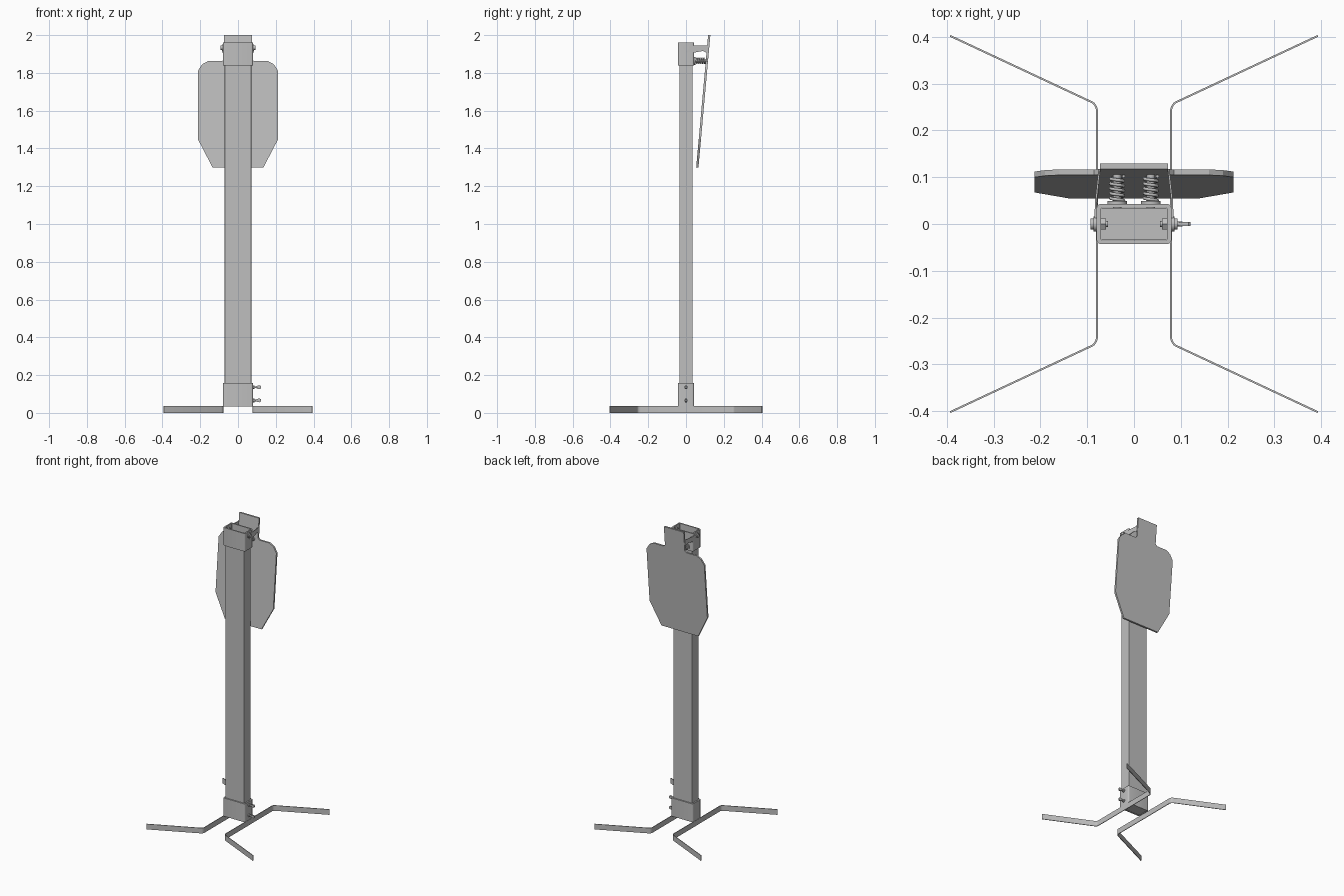
import bpy, bmesh, math
from mathutils import Vector, Matrix

cube = bpy.data.objects.get("Cube")
if cube:
    bpy.data.objects.remove(cube, do_unlink=True)

steel = bpy.data.materials.new("grey steel")
steel.use_nodes = True
GREY = (0.52, 0.52, 0.52, 1)
steel.diffuse_color = GREY
steel.node_tree.nodes["Principled BSDF"].inputs["Base Color"].default_value = GREY


def finish(name, bm, smooth=False):
    bmesh.ops.recalc_face_normals(bm, faces=bm.faces)
    mesh = bpy.data.meshes.new(name)
    bm.to_mesh(mesh)
    bm.free()
    mesh.materials.append(steel)
    ob = bpy.data.objects.new(name, mesh)
    bpy.context.collection.objects.link(ob)
    if smooth:
        bpy.ops.object.select_all(action="DESELECT")
        ob.select_set(True)
        bpy.context.view_layer.objects.active = ob
        bpy.ops.object.shade_smooth_by_angle(angle=math.radians(35))
    return ob


def prism(name, outline, offset, smooth=False):
    """Extrude a closed 3D outline along an offset."""
    bm = bmesh.new()
    face = bm.faces.new([bm.verts.new(p) for p in outline])
    out = bmesh.ops.extrude_face_region(bm, geom=[face])
    bmesh.ops.translate(bm, vec=offset, verts=[v for v in out["geom"] if isinstance(v, bmesh.types.BMVert)])
    return finish(name, bm, smooth)


def rod(name, start, end, radius, sides=20):
    """Cylinder between two points."""
    a, b = Vector(start), Vector(end)
    turn = (b - a).to_track_quat("Z", "Y").to_matrix().to_4x4()
    bm = bmesh.new()
    bmesh.ops.create_cone(bm, cap_ends=True, segments=sides, radius1=radius, radius2=radius,
                          depth=(b - a).length, matrix=Matrix.Translation((a + b) / 2) @ turn)
    return finish(name, bm, sides > 6)


def rounded_rect(hx, hy, r, steps=4):
    pts = []
    for q, (sx, sy) in enumerate(((1, 1), (-1, 1), (-1, -1), (1, -1))):
        for i in range(steps + 1):
            a = math.pi / 2 * (q + i / steps)
            pts.append((sx * (hx - r) + r * math.cos(a), sy * (hy - r) + r * math.sin(a)))
    return pts


def sleeve(name, z0, z1):
    """Open rectangular tube with rounded corners."""
    bm = bmesh.new()
    loops = []
    for hx, hy, r, z in ((0.08, 0.043, 0.01, z0), (0.08, 0.043, 0.01, z1),
                         (0.071, 0.035, 0.004, z1), (0.071, 0.035, 0.004, z0)):
        loops.append([bm.verts.new((x, y, z)) for x, y in rounded_rect(hx, hy, r)])
    n = len(loops[0])
    for k in range(4):
        a, b = loops[k], loops[(k + 1) % 4]
        for i in range(n):
            j = (i + 1) % n
            bm.faces.new((a[i], a[j], b[j], b[i]))
    return finish(name, bm, True)


def wire(name, points, radius):
    curve = bpy.data.curves.new(name, "CURVE")
    curve.dimensions = "3D"
    curve.bevel_depth = radius
    curve.bevel_resolution = 2
    curve.use_fill_caps = True
    spline = curve.splines.new("POLY")
    spline.points.add(len(points) - 1)
    for p, co in zip(spline.points, points):
        p.co = (*co, 1)
    curve.materials.append(steel)
    ob = bpy.data.objects.new(name, curve)
    bpy.context.collection.objects.link(ob)


# Post and its two sleeves
prism("post", [(x, y, 0.037) for x, y in rounded_rect(0.0705, 0.0345, 0.003, 2)], (0, 0, 1.853))
sleeve("base_sleeve", 0.035, 0.157)
sleeve("top_sleeve", 1.84, 1.96)

# Bent flat-bar legs, one for each side
bend = [(0.079 + 0.018 * (1 - math.cos(t)), 0.24 + 0.022 * math.sin(t))
        for t in (math.radians(65) * i / 5 for i in range(6))]
half = [*bend, (0.393, 0.402)]
path = [(x, -y) for x, y in reversed(half)] + half
for side, s in (("left", 1), ("right", -1)):
    inner, outer = [], []
    for i, p in enumerate(path):
        d = Vector(path[min(i + 1, len(path) - 1)]) - Vector(path[max(i - 1, 0)])
        n = Vector((d.y, -d.x)).normalized() * 0.002
        inner.append((s * (p[0] - n.x), p[1] - n.y, 0))
        outer.append((s * (p[0] + n.x), p[1] + n.y, 0))
    prism(side + "_leg_bar", inner + outer[::-1], (0, 0, 0.036), True)

# Leaning target plate
right_half = [(0.135, 1.30), (0.213, 1.45), (0.213, 1.81), (0.19, 1.845), (0.16, 1.862),
              (0.085, 1.862), (0.073, 1.874), (0.073, 2.0)]
outline = right_half + [(-x, z) for x, z in reversed(right_half)]
prism("target_plate", [(x, 0.054 + (z - 1.30) * 0.09, z) for x, z in outline], (0, 0.012, 0))

# Hanger ears from the top sleeve to the plate
ear = [(0.0, 1.908), (0.045, 1.908), (0.09, 1.916), (0.108, 1.906),
       (0.118, 1.912), (0.118, 1.95), (0.106, 1.944), (0.045, 1.944), (0.0, 1.944)]
for side, s in (("left", 1), ("right", -1)):
    prism(side + "_hanger_ear",
          [(s * (0.08 - max(0, y - 0.043) * 0.11), y, z) for y, z in ear], (s * 0.004, 0, 0))

# Springs with bolts and washers behind the post
for side, s in (("left", 1), ("right", -1)):
    x, z = s * 0.036, 1.864
    turns, steps = 5, 16
    coil = [(x + 0.014 * math.cos(2 * math.pi * i / steps), 0.05 + 0.052 * i / (turns * steps),
             z + 0.014 * math.sin(2 * math.pi * i / steps)) for i in range(turns * steps + 1)]
    wire(side + "_spring", coil, 0.0035)
    rod(side + "_spring_bolt", (x, 0.03, z), (x, 0.108, z), 0.009)
    rod(side + "_spring_washer", (x, 0.043, z), (x, 0.049, z), 0.021)

# Hanger bolts with outer heads and inner nuts
for side, s in (("left", 1), ("right", -1)):
    rod(side + "_hanger_bolt", (s * 0.056, 0, 1.934), (s * 0.09, 0, 1.934), 0.006)
    rod(side + "_hanger_washer", (s * 0.08, 0, 1.934), (s * 0.086, 0, 1.934), 0.016)
    rod(side + "_hanger_bolt_head", (s * 0.086, 0, 1.934), (s * 0.093, 0, 1.934), 0.012)
    rod(side + "_hanger_nut", (s * 0.06, 0, 1.934), (s * 0.071, 0, 1.934), 0.013, 6)

# Thumb screws on the base sleeve
for name, z in (("lower", 0.066), ("upper", 0.136)):
    rod(name + "_thumb_screw", (0.068, 0, z), (0.104, 0, z), 0.005)
    rod(name + "_thumb_nut", (0.08, 0, z), (0.088, 0, z), 0.01, 6)
    grip = [(0.096, 0.005), (0.106, 0.009), (0.116, 0.01), (0.121, 0.006)]
    prism(name + "_thumb_grip", [(x, -0.004, z + h) for x, h in grip]
          + [(x, -0.004, z - h) for x, h in reversed(grip)], (0, 0.008, 0))
